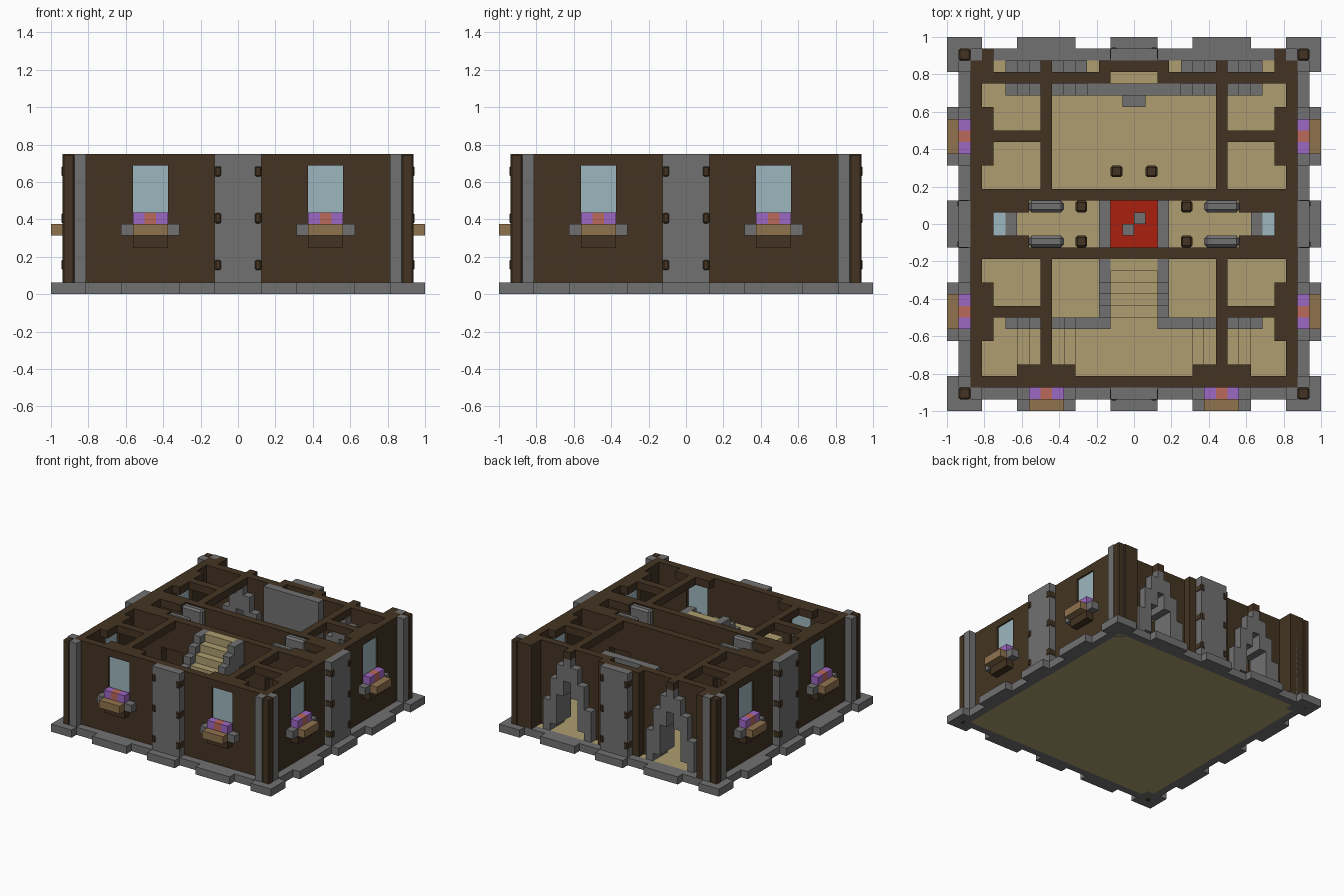
import bpy, bmesh
from mathutils import Matrix, Vector
from math import pi

if "Cube" in bpy.data.objects:
    bpy.data.objects.remove(bpy.data.objects["Cube"], do_unlink=True)

U = 1 / 16  # building block size
TOP = 12    # wall height in blocks


def material(name, *rgb):
    m = bpy.data.materials.new(name)
    m.use_nodes = True
    m.diffuse_color = (*rgb, 1)
    m.node_tree.nodes["Principled BSDF"].inputs["Base Color"].default_value = (*rgb, 1)
    return m


timber = material("dark timber", .056, .034, .016)
stone = material("grey stone", .17, .165, .165)
plank = material("pale planks", .42, .34, .16)
glass = material("pale blue glass", .34, .47, .52)
oak = material("oak", .28, .17, .075)
purple = material("purple petals", .34, .14, .56)
coral = material("coral petals", .5, .14, .1)
red = material("red carpet", .4, .014, .004)


def part(name, mat, boxes, mirror=False, sides=(0,), bevel=0):
    """Boxes are (x0, x1, y0, y1, z0, z1) in blocks; sides are quarter turns."""
    bm = bmesh.new()
    if mirror:
        boxes = boxes + [(-b, -a, *rest) for a, b, *rest in boxes]
    for k in sides:
        turn = Matrix.Rotation(k * pi / 2, 4, 'Z')
        for x0, x1, y0, y1, z0, z1 in boxes:
            mid = Vector((x0 + x1, y0 + y1, z0 + z1)) * U / 2
            size = Matrix.Diagonal((x1 - x0, y1 - y0, z1 - z0, 1 / U)) * U
            bmesh.ops.create_cube(bm, size=1, matrix=turn @ Matrix.Translation(mid) @ size)
    mesh = bpy.data.meshes.new(name)
    bm.to_mesh(mesh)
    bm.free()
    mesh.materials.append(mat)
    ob = bpy.data.objects.new(name, mesh)
    bpy.context.collection.objects.link(ob)
    if bevel:
        mod = ob.modifiers.new("chamfer", 'BEVEL')
        mod.width = bevel
        mod.segments = 1
    return ob


def both_y(boxes):
    return boxes + [(a, b, -d, -c, e, f) for a, b, c, d, e, f in boxes]


ALL, WINDOWED = (0, 1, 2, 3), (0, 1, 3)

# Ground floor and stone footing
part("floor", plank, [(-14, 14, -14, 14, 0, 1)])
part("footing", stone, [(-13, 13, -15, -14, 0, 1), (-2, 2, -16, -15, 0, 1)], sides=ALL)
part("footing_steps", stone, [(5, 10, -16, -15, 0, 1)], True, ALL)
part("corner_footing", stone, [(13, 16, -16, -13, 0, .995)], sides=ALL)

# Corner columns and central buttresses
part("corner_stones", stone, [(13, 14, -15, -14, 1, TOP), (14, 15, -14, -13, 1, TOP)], sides=ALL)
part("corner_post", timber, [(14, 15, -15, -14, -.0, TOP)], sides=ALL, bevel=.008)
part("buttress", stone, [(-2, 2, -15, -14, 1, TOP)], sides=ALL)
part("buttress_logs", timber, [(1.4, 2.05, -15.1, -14, z, z + 1) for z in (2, 6, 10)],
     True, ALL, .01)

# Outer walls with window openings
part("outer_walls", timber, [(-14, 14, -14, -13, 1, 6), (-14, 14, -14, -13, 11, TOP),
                             (-6, 6, -14, -13, 6, 11)], sides=WINDOWED)
part("wall_ends", timber, [(9, 14, -14, -13, 6, 11)], True, WINDOWED)
part("window_lintel", timber, [(5, 10, -13, -12, 11, TOP)], True, WINDOWED)
part("window_pane", glass, [(6, 9, -13.8, -13.4, 6, 11)], True, WINDOWED)

# Window boxes with flowers
part("sill_ends", stone, [(5, 6, -15, -14, 5, 6), (9, 10, -15, -14, 5, 6)], True, WINDOWED)
part("planter", oak, [(6, 9, -16, -14, 5, 6)], True, WINDOWED)
part("planter_bracket", timber, [(6, 9, -15, -14, 4, 5)], True, WINDOWED)
part("outer_flowers", purple, [(6, 7, -15, -14, 6, 7), (8, 9, -15, -14, 6, 7)], True, WINDOWED)
part("middle_flowers", coral, [(7, 8, -15, -14, 6, 7)], True, WINDOWED)

# Back wall with two stepped entrance arches
ARCH = {0: (8, 11), 1: (6, 10), 2: (2, 8), 3: (1, 5)}
arch, infill = [], []
for step in range(-3, 4):
    low, high = ARCH[abs(step)]
    x = 7 + step
    arch.append((x, x + 1, 11, 14, low, high))
    infill.append((x, x + 1, 12, 13, high, TOP))
part("entrance_arch", stone, arch, True)
part("back_wall", timber, infill + [(2, 4, 12, 13, 1, TOP), (11, 13, 12, 13, 1, TOP),
                                    (12, 14, 13, 15, 1, TOP)], True)
part("chimney_back", timber, [(-3, 3, 13, 14, 1, TOP)])
part("chimney_breast", stone, [(-4, 4, 11, 12, 1, TOP), (-1, 1, 10, 11, 1, 2)])

# Corridor walls with doorways
part("corridor_walls", timber, both_y([(9, 13, 2, 3, 1, TOP), (6, 9, 2, 3, 8, TOP),
                                       (2, 6, 2, 3, 1, TOP), (0, 2, 2, 3, 5, TOP)]), True)
part("door_heads", stone, both_y([(6, 9, 1, 2, 9, TOP)]), True, bevel=.015)
part("corridor_lintels", timber, both_y([(9, 13, 1, 2, 11, TOP)]) +
     [(12, 13, -1, 1, 11, TOP)], True)
part("corridor_logs", timber, both_y([(4, 5, 1, 2, 6, 7)]), True, bevel=.01)

# Corridor fittings: basins, kerbs and carpet
part("basin_water", glass, [(11, 12, -1, 1, 1, 2)], True)
part("basin_front", stone, [(10, 11, -1, 1, 1, 2)], True)
part("carpet_kerb", stone, [(2, 3, -2, 2, 1, 2)], True)
part("carpet", red, [(-2, 2, -2, 2, 1, 1.15)])
part("carpet_stones", stone, [(0, 1, 0, 1, 1, 2), (-1, 0, -1, 0, 1, 2)])
part("hall_stools", timber, [(1, 2, 4, 5, 1, 2)], True, bevel=.01)

# Ceiling beams
part("long_beams", timber, [(7, 8, -13, -3, 11, TOP), (7, 8, 3, 14, 11, TOP)], True)
part("cross_beams", timber, both_y([(8, 13, 7, 8, 11, TOP)]), True)

# Double staircase: side flights meet at a landing, then one flight runs back
LANDING = 7
part("stair_landing", plank, [(-5, 5, -13, -8, LANDING - 1, LANDING)])
side_flight, side_rail = [], []
for i in range(6):
    x, z = 5 + i, LANDING - i
    if i < 5:
        side_flight.append((x, x + 1, -13, -9, 1, z - 1))
    side_rail.append((x, x + 1, -9, -8, 1, z))
part("side_flight", plank, side_flight, True)
part("side_rail", stone, side_rail + [(3, 5, -9, -8, 1, LANDING + 1)], True)
flight, rail = [], []
for i in range(5):
    y, z = i - 8, LANDING + 1 + i
    flight.append((-2, 2, y, y + 1, z - 2, z))
    rail.append((2, 3, y, y + 1, z - 3, min(z + 1, TOP)))
part("upper_flight", plank, flight)
part("upper_rail", stone, rail + [(2, 3, -9, -8, LANDING - 1, LANDING + 1)], True)
